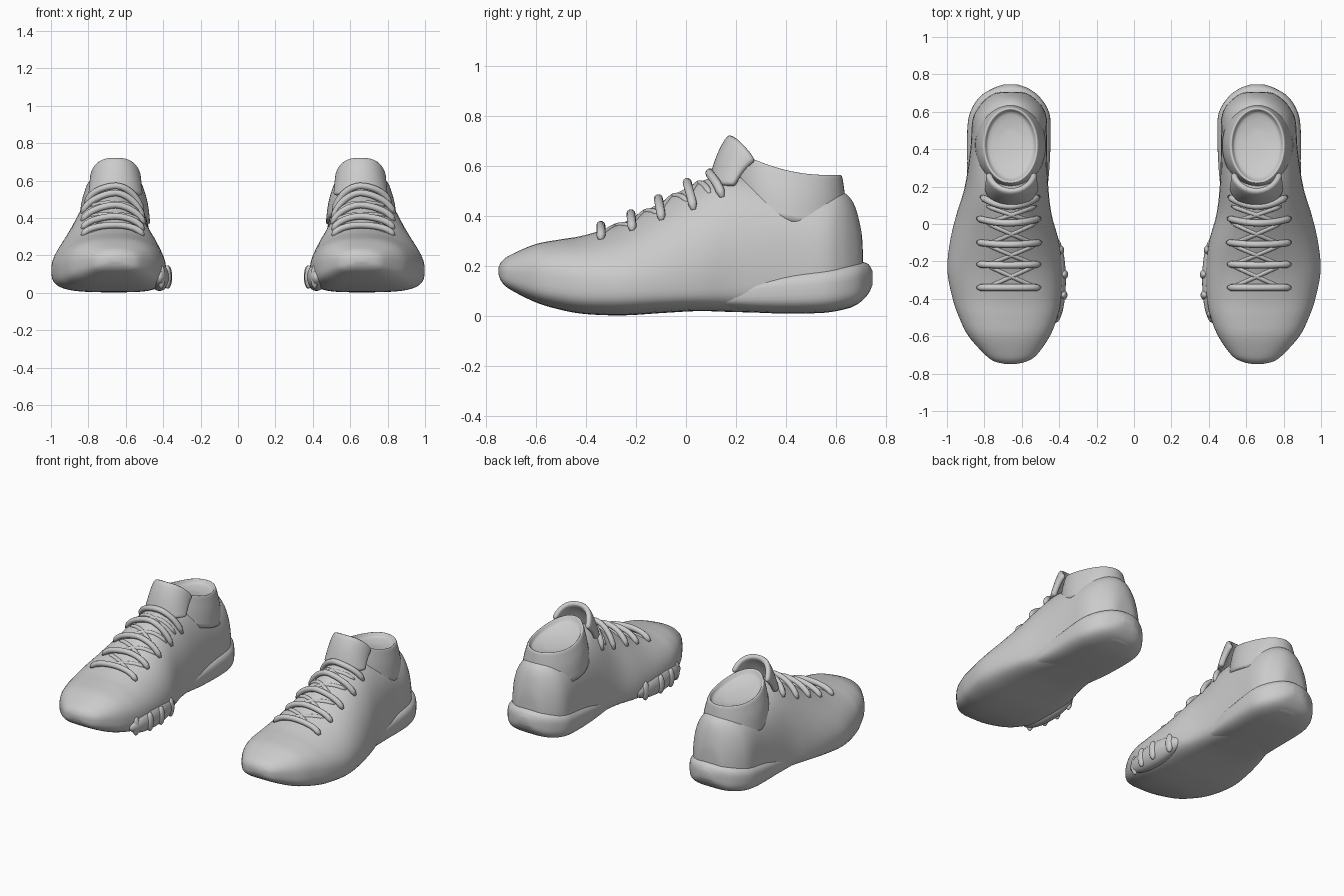
import bpy, bmesh, math
from mathutils import Vector

if "Cube" in bpy.data.objects:
    bpy.data.objects.remove(bpy.data.objects["Cube"])

grey = bpy.data.materials.new("plain_grey")
grey.diffuse_color = (0.6, 0.6, 0.6, 1)
grey.use_nodes = True
grey.node_tree.nodes["Principled BSDF"].inputs["Base Color"].default_value = grey.diffuse_color
XC = 0.655  # centre line of one shoe


def finish(name, bm, mirror=True):
    """Turn a bmesh into a smooth object mirrored into the pair."""
    bmesh.ops.recalc_face_normals(bm, faces=bm.faces)
    me = bpy.data.meshes.new(name)
    bm.to_mesh(me)
    bm.free()
    me.shade_smooth()
    me.materials.append(grey)
    ob = bpy.data.objects.new(name, me)
    bpy.context.collection.objects.link(ob)
    if mirror:
        ob.modifiers.new("pair", 'MIRROR').use_mirror_merge = False
    return ob


def add_loft(bm, rings):
    """Bridge closed rings of points and cap both ends."""
    vs = [[bm.verts.new(p) for p in r] for r in rings]
    n = len(vs[0])
    for a, b in zip(vs, vs[1:]):
        for i in range(n):
            j = (i + 1) % n
            bm.faces.new((a[i], a[j], b[j], b[i]))
    bm.faces.new(vs[0][::-1])
    bm.faces.new(vs[-1])


def smooth_rows(rows, steps=5):
    """Catmull-Rom interpolation between the stations."""
    out = []
    for i in range(len(rows) - 1):
        p0, p1, p2 = rows[max(i - 1, 0)], rows[i], rows[i + 1]
        p3 = rows[min(i + 2, len(rows) - 1)]
        for s in range(steps):
            t = s / steps
            out.append([0.5 * (2 * b + (c - a) * t + (2 * a - 5 * b + 4 * c - d) * t * t
                               + (3 * b - a - 3 * c + d) * t ** 3)
                        for a, b, c, d in zip(p0, p1, p2, p3)])
    return out + [list(rows[-1])]


def section(row, count=48):
    """Cross-section: flat rounded underside, domed upper."""
    y, xin, xout, zb, zw, zt, n = row
    pts = []
    for k in range(count):
        a = 2 * math.pi * (k + 0.5) / count
        c, s = math.cos(a), math.sin(a)
        e = 2 / n if s > 0 else 2 / 3.6
        half = xout - XC if c > 0 else XC - xin
        high = zt - zw if s > 0 else zw - zb
        pts.append((XC + math.copysign(half * abs(c) ** e, c), y,
                    zw + math.copysign(high * abs(s) ** e, s)))
    return pts


# Stations: y, inner x, outer x, bottom z, widest z, top z, upper roundness
body = smooth_rows([
    (-0.748, .63, .69, .165, .18, .195, 2), (-0.735, .575, .745, .135, .175, .22, 2),
    (-0.70, .52, .795, .105, .17, .245, 2.2), (-0.6, .45, .885, .055, .15, .288, 2.4),
    (-0.5, .41, .935, .025, .14, .307, 2.3), (-0.4, .39, .97, .008, .13, .325, 2.1),
    (-0.25, .385, .998, .003, .13, .375, 1.85), (-0.1, .40, .985, .012, .13, .455, 1.75),
    (0.05, .44, .95, .02, .13, .535, 1.8), (0.2, .458, .905, .016, .15, .57, 2.1),
    (0.4, .465, .875, .012, .17, .525, 2.6), (0.55, .465, .865, .014, .18, .505, 2.6),
    (0.62, .485, .835, .025, .18, .50, 2.3), (0.67, .53, .79, .04, .18, .45, 2),
    (0.70, .58, .74, .08, .2, .34, 2), (0.707, .63, .68, .15, .2, .24, 2)])


def top_z(x, y):
    """Height of the upper at a point in plan."""
    for a, b in zip(body, body[1:]):
        if a[0] <= y <= b[0]:
            t = (y - a[0]) / (b[0] - a[0])
            _, xin, xout, _, zw, zt, n = [p + (q - p) * t for p, q in zip(a, b)]
            d = abs(x - XC) / (xout - XC if x > XC else XC - xin)
            return zw + (zt - zw) * max(0, 1 - d ** n) ** (1 / n)
    return 0


# Upper with underside
bm = bmesh.new()
add_loft(bm, [section(r) for r in body])
finish("shoe_upper", bm)

# Raised sole cup around the heel
bm = bmesh.new()
add_loft(bm, [section(r) for r in smooth_rows([
    (0.12, .47, .90, .03, .08, .12, 3), (0.3, .452, .892, .013, .1, .17, 3),
    (0.5, .445, .892, .011, .11, .205, 3), (0.6, .455, .875, .02, .12, .215, 3),
    (0.68, .505, .825, .045, .13, .218, 3), (0.725, .565, .755, .085, .14, .21, 2.6),
    (0.745, .62, .70, .125, .15, .18, 2)])])
finish("heel_cup", bm)

# Padded ankle collar with rolled rim and shallow footbed
rings = []
for rx, ry, dz in smooth_rows([(.19, .23, -.2), (.178, .218, -.1), (.158, .208, -.03),
                               (.147, .202, -.003), (.138, .193, 0), (.13, .184, -.012),
                               (.115, .165, -.024), (.05, .08, -.034)], 3):
    ring = []
    for k in range(48):
        a = 2 * math.pi * k / 48
        y = 0.42 + ry * math.sin(a)
        ring.append((0.66 + rx * math.cos(a), y,
                     0.563 + 0.75 * max(0, 0.56 - y) ** 2 + dz))
    rings.append(ring)
bm = bmesh.new()
add_loft(bm, rings)
finish("ankle_collar", bm)

# Tongue: curved tab wrapping the front of the opening
bm = bmesh.new()
grid = []
for j in range(9):
    v = j / 8
    row = []
    for i in range(17):
        u = i / 8 - 1
        a = math.radians(80) * u
        row.append(bm.verts.new((XC + (0.135 - 0.012 * v) * math.sin(a),
                                 0.10 + 0.06 * v + 0.025 * v ** 4 + 0.115 * (1 - math.cos(a)),
                                 0.52 + 0.2 * v - 0.1 * v * abs(u) ** 2.5)))
    grid.append(row)
for a, b in zip(grid, grid[1:]):
    for i in range(16):
        bm.faces.new((a[i], a[i + 1], b[i + 1], b[i]))
tongue = finish("tongue", bm)
solid = tongue.modifiers.new("thickness", 'SOLIDIFY')
solid.thickness, solid.offset = 0.034, 0
tongue.modifiers.new("rounding", 'SUBSURF').levels = 1
tongue.modifiers["rounding"].render_levels = 1


def add_tube(bm, path, radius):
    """Round cord with blunt ends along a path."""
    rings, last = [], len(path) - 1
    for i, p in enumerate(path):
        t = (path[min(i + 1, last)] - path[max(i - 1, 0)]).normalized()
        side = t.cross(Vector((0, 0, 1))).normalized()
        up = side.cross(t)
        r = radius * (0.55 if i in (0, last) else 1)
        rings.append([p + r * (side * math.cos(k * math.pi / 5) + up * math.sin(k * math.pi / 5))
                      for k in range(10)])
    add_loft(bm, rings)


# Lace bars: y, bend of the ends, inner end, outer end
bars = [(-0.34, 0, .49, .85), (-0.22, .005, .49, .85), (-0.11, .012, .485, .85),
        (0.005, .025, .49, .85), (0.095, .05, .495, .83)]
bm = bmesh.new()
for y0, bend, x0, x1 in bars:
    path = []
    for i in range(25):
        u = i / 12 - 1
        x = (x0 + x1) / 2 + (x1 - x0 - 0.03) / 2 * u
        y = y0 + bend * u * u
        path.append(Vector((x, y, top_z(x, y) + 0.02 - 0.022 * u ** 8)))
    add_tube(bm, path, 0.018)
finish("lace_bars", bm)

# Crossed laces lying low between the bars
bm = bmesh.new()
for a, b in zip(bars, bars[1:]):
    for s in (-1, 1):
        path = []
        for i in range(13):
            x = XC + s * 0.13 * (i / 6 - 1)
            y = a[0] + (b[0] - a[0]) * i / 12
            path.append(Vector((x, y, top_z(x, y) - 0.006)))
        add_tube(bm, path, 0.013)
finish("crossed_laces", bm)


def add_blob(bm, centre, radii):
    new = bmesh.ops.create_uvsphere(bm, u_segments=24, v_segments=14, radius=1)["verts"]
    bmesh.ops.scale(bm, vec=radii, verts=new)
    bmesh.ops.translate(bm, vec=centre, verts=new)


# Inner sole wrap at the ball of the foot, with lugs
bm = bmesh.new()
add_blob(bm, (0.42, -0.3, 0.085), (0.056, 0.23, 0.075))
finish("ball_wrap", bm)
bm = bmesh.new()
for y, x in ((-0.14, .395), (-0.27, .374), (-0.38, .378), (-0.48, .41)):
    add_blob(bm, (x, y, 0.085), (0.022, 0.026, 0.062))
finish("ball_lugs", bm)
